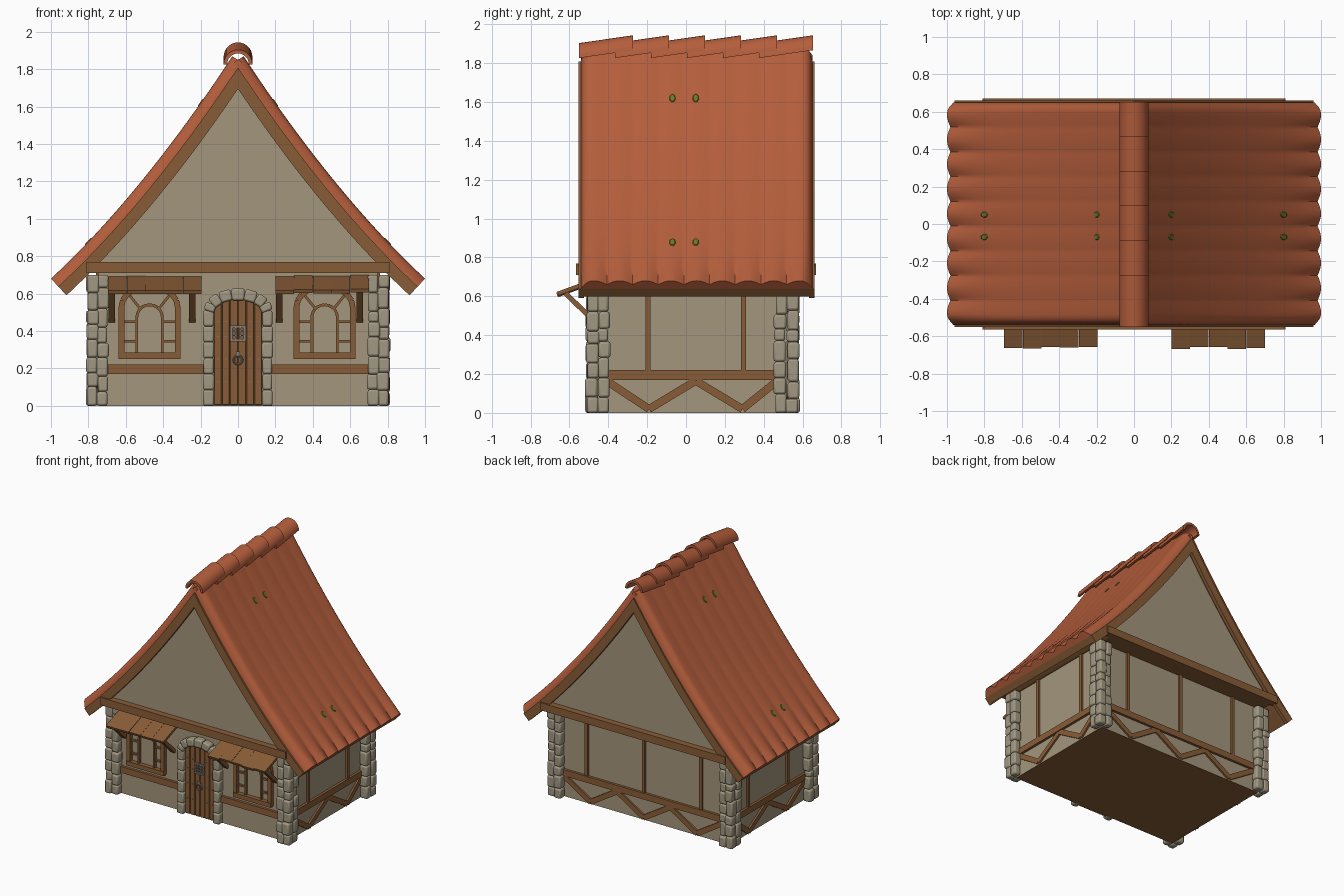
import bpy, bmesh, math, random
from mathutils import Vector, Matrix

if "Cube" in bpy.data.objects:
    bpy.data.objects.remove(bpy.data.objects["Cube"])

random.seed(4)
V = Vector


def material(name, col):
    m = bpy.data.materials.new(name)
    m.diffuse_color = (*col, 1)
    m.use_nodes = True
    m.node_tree.nodes["Principled BSDF"].inputs["Base Color"].default_value = m.diffuse_color
    return m


PLASTER = material("plaster", (0.37, 0.305, 0.205))
STONE = material("stone", (0.36, 0.315, 0.225))
WOOD = material("wood", (0.25, 0.108, 0.038))
TILE = material("roof_tile", (0.46, 0.112, 0.045))
METAL = material("iron", (0.24, 0.22, 0.19))
MOSS = material("moss", (0.15, 0.19, 0.02))


def finish(name, bm, mats, bevel=0, segs=2, smooth=False):
    bmesh.ops.recalc_face_normals(bm, faces=bm.faces[:])
    me = bpy.data.meshes.new(name)
    bm.to_mesh(me)
    bm.free()
    ob = bpy.data.objects.new(name, me)
    bpy.context.collection.objects.link(ob)
    for m in mats:
        me.materials.append(m)
    if bevel:
        b = ob.modifiers.new("bevel", 'BEVEL')
        b.width, b.segments = bevel, segs
    if smooth:
        bpy.ops.object.select_all(action='DESELECT')
        ob.select_set(True)
        bpy.context.view_layer.objects.active = ob
        bpy.ops.object.shade_smooth_by_angle(angle=math.radians(40))
    return ob


def bar(bm, p, q, w, d, out):
    """Box from p to q, width w, depth d along the outward direction."""
    p, q, out = V(p), V(q), V(out).normalized()
    x = (q - p).normalized()
    y = out.cross(x).normalized()
    rot = Matrix((x, y, x.cross(y))).transposed().to_4x4()
    scale = Matrix.Diagonal(((q - p).length, w, d, 1))
    bmesh.ops.create_cube(bm, size=1, matrix=Matrix.Translation((p + q) / 2) @ rot @ scale)


def prism(bm, pts, y0, y1, dz=0):
    """Extrude an (x, z) outline along y, optionally rising by dz."""
    a = [bm.verts.new((x, y0, z)) for x, z in pts]
    b = [bm.verts.new((x, y1, z + dz)) for x, z in pts]
    bm.faces.new(a)
    bm.faces.new(b)
    for i in range(len(pts)):
        j = (i + 1) % len(pts)
        bm.faces.new((a[i], a[j], b[j], b[i]))


# Roof curve helpers
def roof_pt(x, d):
    s = -1.54 + 0.61 * x
    n = V((-s, 1)).normalized()
    return V((x, 1.915 - 1.54 * x + 0.305 * x * x)) + n * d, n


def half_line(d):
    pts = [roof_pt(i / 24, d)[0] for i in range(25)]
    pts = [p for p in pts if p.x > 0.002]
    a, b = pts[0], pts[1]
    return [V((0, a.y - a.x * (b.y - a.y) / (b.x - a.x)))] + pts


def full_line(d):
    h = half_line(d)
    return [V((-p.x, p.y)) for p in reversed(h[1:])] + h


Y0, Y1 = -0.54, 0.65

# House body with timber underside
bm = bmesh.new()
bmesh.ops.create_cube(bm, size=1, matrix=Matrix.Translation((0, 0.0325, 0.36)) @ Matrix.Diagonal((1.49, 0.975, 0.72, 1)))
for f in bm.faces:
    f.material_index = int(f.normal.z < -0.5)
finish("walls", bm, [PLASTER, WOOD])

# Gable block
bm = bmesh.new()
prism(bm, [(-0.76, 0.71)] + [tuple(p) for p in full_line(-0.1) if p.y > 0.73] + [(0.76, 0.71)], -0.515, 0.62)
bm.normal_update()
for f in bm.faces:
    f.material_index = int(abs(f.normal.y) < 0.5)
finish("gables", bm, [PLASTER, WOOD])

# Roof timber layer and barge boards
for name, inner, a, b in (("roof_boards", -0.112, Y0 + 0.012, Y1 - 0.012), ("front_barge_board", -0.122, -0.552, -0.525),
                          ("back_barge_board", -0.122, 0.632, 0.66)):
    bm = bmesh.new()
    prism(bm, full_line(-0.058) + full_line(inner)[::-1], a, b)
    finish(name, bm, [WOOD])

# Tiled roof: rounded side edges, scalloped eaves
bm = bmesh.new()
NY, NX, R = 90, 28, 0.05
rings = []
for j in range(NY + 1):
    t = j / NY
    y = Y0 + (Y1 - Y0) * t
    e = min(y - Y0, Y1 - y, R)
    dip = R - math.sqrt(max(0, R * R - (R - e) ** 2))
    lobe = 1 - abs(math.sin(math.pi * 9 * t))
    ring = []
    for i in range(NX + 1):
        u = i / NX
        h = max(-0.05, -dip - lobe * (0.003 + 0.024 * u ** 8))
        ring.append(roof_pt(0.03 + 0.97 * u, h)[0])
    ring += [roof_pt(0.03 + 0.97 * i / NX, -0.06)[0] for i in range(NX, -1, -1)]
    rings.append([bm.verts.new((p.x, y, p.y)) for p in ring])
for a, b in zip(rings, rings[1:]):
    for i in range(len(a)):
        k = (i + 1) % len(a)
        bm.faces.new((a[i], a[k], b[k], b[i]))
bm.faces.new(rings[0])
bm.faces.new(rings[-1])
ob = finish("tiled_roof", bm, [TILE], smooth=True)
ob.modifiers.new("mirror", 'MIRROR').use_mirror_merge = False

# Overlapping ridge tiles
bm = bmesh.new()
arc = [math.pi * i / 14 for i in range(15)]
cap = [(0.077 * math.cos(a), 1.826 + 0.077 * math.sin(a)) for a in arc]
cap += [(0.058 * math.cos(a), 1.826 + 0.058 * math.sin(a)) for a in reversed(arc)]
for i in range(6):
    y = -0.55 + 0.185 * i
    prism(bm, cap, y, y + 0.278, 0.04)
finish("ridge_tiles", bm, [TILE], smooth=True)

# Moss patches on both slopes
bm = bmesh.new()
for s in (-1, 1):
    for x in (0.2, 0.8):
        for y in (-0.07, 0.05):
            p, n = roof_pt(x, 0.001)
            rot = V((s * n.x, 0, n.y)).to_track_quat('Z', 'Y').to_matrix().to_4x4()
            bmesh.ops.create_cone(bm, cap_ends=True, segments=7, radius1=0.03, radius2=0.022, depth=0.006,
                                  matrix=Matrix.Translation((s * p.x, y, p.y)) @ rot @ Matrix.Diagonal((0.6, 1, 1, 1)))
finish("moss", bm, [MOSS])

# Timber frame on walls
F, B = (0, -1, 0), (0, 1, 0)
bm = bmesh.new()
bar(bm, (-0.81, -0.54, 0.74), (0.81, -0.54, 0.74), 0.06, 0.05, F)
bar(bm, (-0.81, 0.645, 0.74), (0.81, 0.645, 0.74), 0.06, 0.05, B)
finish("gable_beams", bm, [WOOD])


def zigzag(bm, pts, out):
    for a, b in zip(pts, pts[1:]):
        bar(bm, a, b, 0.04, 0.028, out)


bm = bmesh.new()
for s in (-1, 1):
    bar(bm, (s * 0.18, -0.455, 0.195), (s * 0.71, -0.455, 0.195), 0.05, 0.04, F)
    X, out = s * 0.745, (s, 0, 0)
    bar(bm, (X, -0.41, 0.195), (X, 0.47, 0.195), 0.05, 0.04, out)
    for y in (-0.195, 0.295):
        bar(bm, (X, y, 0.21), (X, y, 0.72), 0.026, 0.03, out)
    zigzag(bm, [(X, y, 0.165 if i % 2 == 0 else 0.02) for i, y in enumerate((-0.41, -0.19, 0.05, 0.29, 0.47))], out)
bar(bm, (-0.71, 0.52, 0.195), (0.71, 0.52, 0.195), 0.05, 0.04, B)
for x in (-0.5, 0, 0.5):
    bar(bm, (x, 0.52, 0.21), (x, 0.52, 0.72), 0.026, 0.03, B)
zigzag(bm, [(-0.7 + 1.4 * i / 6, 0.52, 0.165 if i % 2 == 0 else 0.02) for i in range(7)], B)
finish("wall_timbers", bm, [WOOD])

# Corner pillars of rough stones
bm = bmesh.new()
for sx in (-1, 1):
    for y_out, y_in in ((-0.482, -0.425), (0.548, 0.488)):
        for x, y in ((0.724, y_out), (0.778, y_out), (0.778, y_in)):
            rows = [0] + [0.7 * (k + random.uniform(-0.25, 0.25)) / 8 for k in range(1, 8)] + [0.7]
            for a, b in zip(rows, rows[1:]):
                c = V((sx * (x + random.uniform(-.004, .004)), y + random.uniform(-.006, .006), 0))
                bar(bm, c + V((0, 0, a)), c + V((0, 0, b)), random.uniform(.054, .066), random.uniform(.056, .066), F)
finish("corner_stones", bm, [STONE], 0.012, 2, True)

# Door surround stones
bm = bmesh.new()
for s in (-1, 1):
    for k in range(6):
        w = random.uniform(0.05, 0.062)
        bar(bm, (s * 0.157, -0.472, k * 0.085), (s * 0.157, -0.472, k * 0.085 + 0.085), w, 0.065, F)
for k in range(7):
    a, h = math.pi * (k + 0.5) / 7, math.pi / 14
    p, q = [(0.157 * math.cos(g), -0.474, 0.505 + 0.093 * math.sin(g)) for g in (a - h, a + h)]
    bar(bm, p, q, random.uniform(0.056, 0.066), 0.07, F)
finish("door_stones", bm, [STONE], 0.011, 2, True)

# Plank door with iron grille, studs and knocker
bm = bmesh.new()
for k in range(6):
    x = -0.1075 + 0.043 * k
    bar(bm, (x, -0.462, 0.005), (x, -0.462, 0.5 + 0.07 * math.sqrt(1 - (x / 0.14) ** 2)), 0.041, 0.03, F)
finish("door", bm, [WOOD], 0.003, 1)
bm = bmesh.new()
for k in range(4):
    o = -0.036 + 0.024 * k
    w = 0.012 if k in (0, 3) else 0.006
    bar(bm, (o, -0.48, 0.345), (o, -0.48, 0.43), w, 0.014, F)
    bar(bm, (-0.042, -0.481, 0.387 + o), (0.042, -0.481, 0.387 + o), w, 0.014, F)
bar(bm, (0, -0.482, 0.265), (0, -0.482, 0.29), 0.022, 0.018, F)
for z in (0.13, 0.25, 0.37, 0.45):
    for x in (-0.1075, -0.0645, 0.0645, 0.1075):
        bar(bm, (x, -0.478, z - 0.003), (x, -0.478, z + 0.003), 0.006, 0.006, F)
finish("door_ironwork", bm, [METAL])
bpy.ops.mesh.primitive_torus_add(location=(0, -0.486, 0.245), rotation=(math.pi / 2, 0, 0), major_radius=0.023,
                                 minor_radius=0.006, major_segments=16, minor_segments=8)
bpy.context.object.name = "door_knocker"
bpy.context.object.data.materials.append(METAL)

# Arched windows
for side, cx in (("left", -0.473), ("right", 0.463)):
    bm = bmesh.new()

    def arch(r, rise, z0, z1, w, d):
        pts = [(cx - r, -0.462, z0)] + [(cx - r * math.cos(math.pi * i / 10), -0.462, z1 + rise * math.sin(math.pi * i / 10))
                                        for i in range(11)] + [(cx + r, -0.462, z0)]
        for a, b in zip(pts, pts[1:]):
            bar(bm, a, b, w, d, F)
    arch(0.15, 0.11, 0.26, 0.53, 0.03, 0.045)
    arch(0.068, 0.065, 0.27, 0.475, 0.015, 0.025)
    bar(bm, (cx - 0.165, -0.465, 0.268), (cx + 0.165, -0.465, 0.268), 0.034, 0.05, F)
    for s in (-1, 1):
        for z in (0.345, 0.45):
            bar(bm, (cx + s * 0.068, -0.46, z), (cx + s * 0.15, -0.46, z), 0.013, 0.022, F)
        bar(bm, (cx + s * 0.05, -0.46, 0.52), (cx + s * 0.11, -0.46, 0.595), 0.014, 0.022, F)
    finish(side + "_window_frame", bm, [WOOD])

# Plank awnings on diagonal brackets
for side, x0 in (("left", -0.695), ("right", 0.2)):
    bm = bmesh.new()
    for k in range(5):
        x = x0 + 0.05 + 0.1 * k
        tip = -0.665 + random.uniform(0, 0.012)
        lift = random.uniform(-0.004, 0.004)
        bar(bm, (x, -0.455, 0.685 + lift), (x, tip, 0.61 + lift), 0.099, 0.02, (0, -0.34, 0.94))
    for x in (x0 + 0.02, x0 + 0.45):
        bar(bm, (x, -0.455, 0.455), (x, -0.62, 0.615), 0.034, 0.026, (0, -0.7, -0.7))
    finish(side + "_awning", bm, [WOOD])
